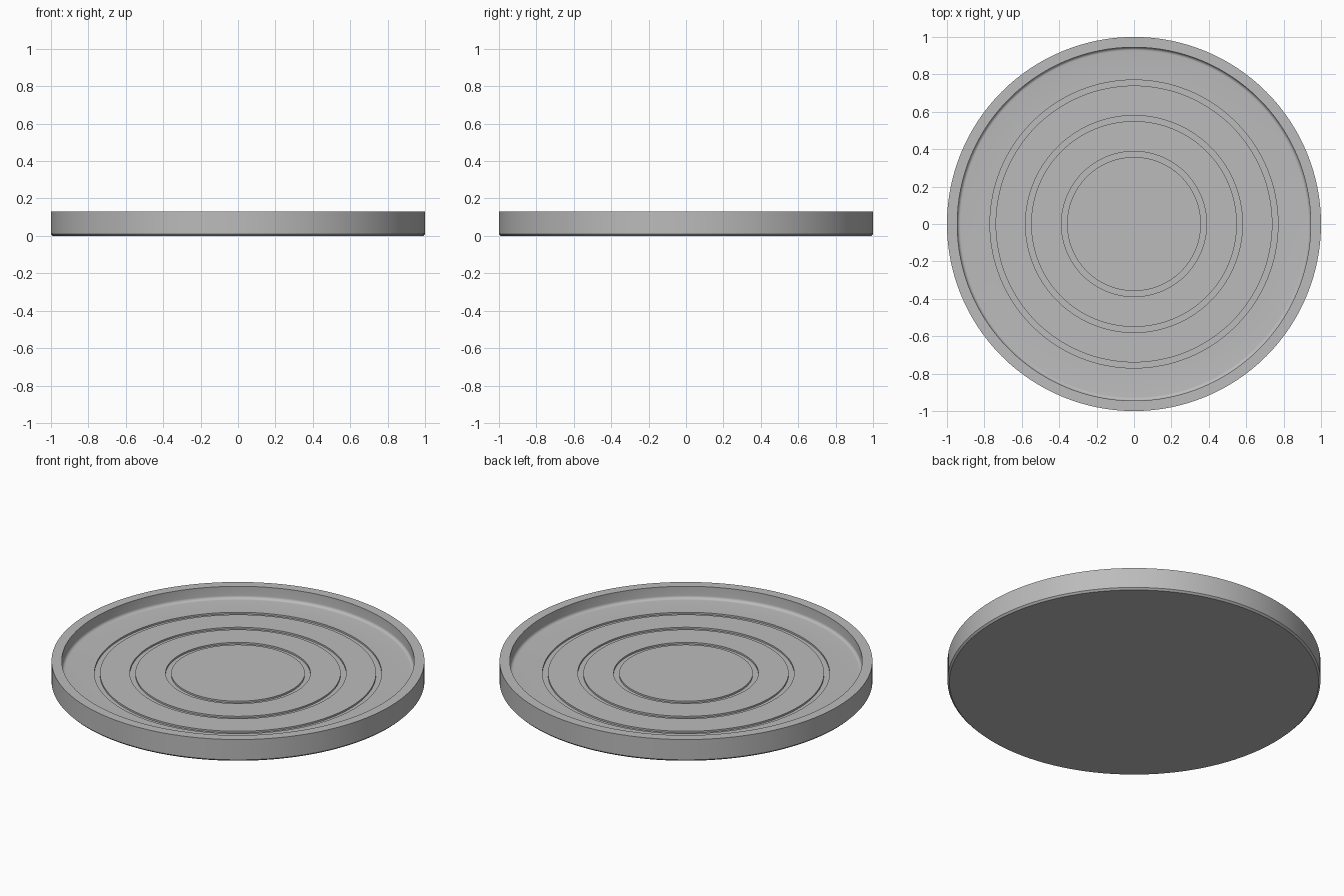
import bpy
import bmesh
import math

SEGMENTS = 128
FLOOR = 0.058
GROOVE_DEPTH = 0.01
FILLET = 0.018
WALL = 0.945

cube = bpy.data.objects.get("Cube")
if cube:
    bpy.data.objects.remove(cube, do_unlink=True)

grey = bpy.data.materials.new("plain grey")
grey.use_nodes = True
grey.diffuse_color = (0.5, 0.5, 0.5, 1)
grey.node_tree.nodes["Principled BSDF"].inputs["Base Color"].default_value = (0.5, 0.5, 0.5, 1)

# Half section: underside, chamfered foot, outer wall and flat rim
profile = [(0, 0), (0.99, 0), (1, 0.01), (1, 0.13), (WALL, 0.13)]

# Rounded corner between the inner wall and the floor
for i in range(7):
    a = math.radians(15 * i)
    profile.append((WALL - FILLET + FILLET * math.cos(a),
                    FLOOR + FILLET - FILLET * math.sin(a)))

# Three concentric grooves in the floor, from the outside in
for outer in (0.77, 0.58, 0.388):
    inner = outer - 0.03
    profile += [(outer, FLOOR), (outer, FLOOR - GROOVE_DEPTH),
                (inner, FLOOR - GROOVE_DEPTH), (inner, FLOOR)]
profile.append((0, FLOOR))

# Spin the section into a closed dish
bm = bmesh.new()
verts = [bm.verts.new((r, 0, z)) for r, z in profile]
edges = [bm.edges.new(pair) for pair in zip(verts, verts[1:])]
bmesh.ops.spin(bm, geom=verts + edges, cent=(0, 0, 0), axis=(0, 0, 1),
               angle=math.tau, steps=SEGMENTS, use_merge=True)
bmesh.ops.remove_doubles(bm, verts=bm.verts, dist=0.0001)
bmesh.ops.recalc_face_normals(bm, faces=bm.faces)

mesh = bpy.data.meshes.new("round_dish")
bm.to_mesh(mesh)
bm.free()
mesh.materials.append(grey)
dish = bpy.data.objects.new("round_dish", mesh)
bpy.context.collection.objects.link(dish)

# Smooth round walls with crisp edges
bpy.context.view_layer.objects.active = dish
dish.select_set(True)
bpy.ops.object.shade_smooth_by_angle(angle=math.radians(30))
